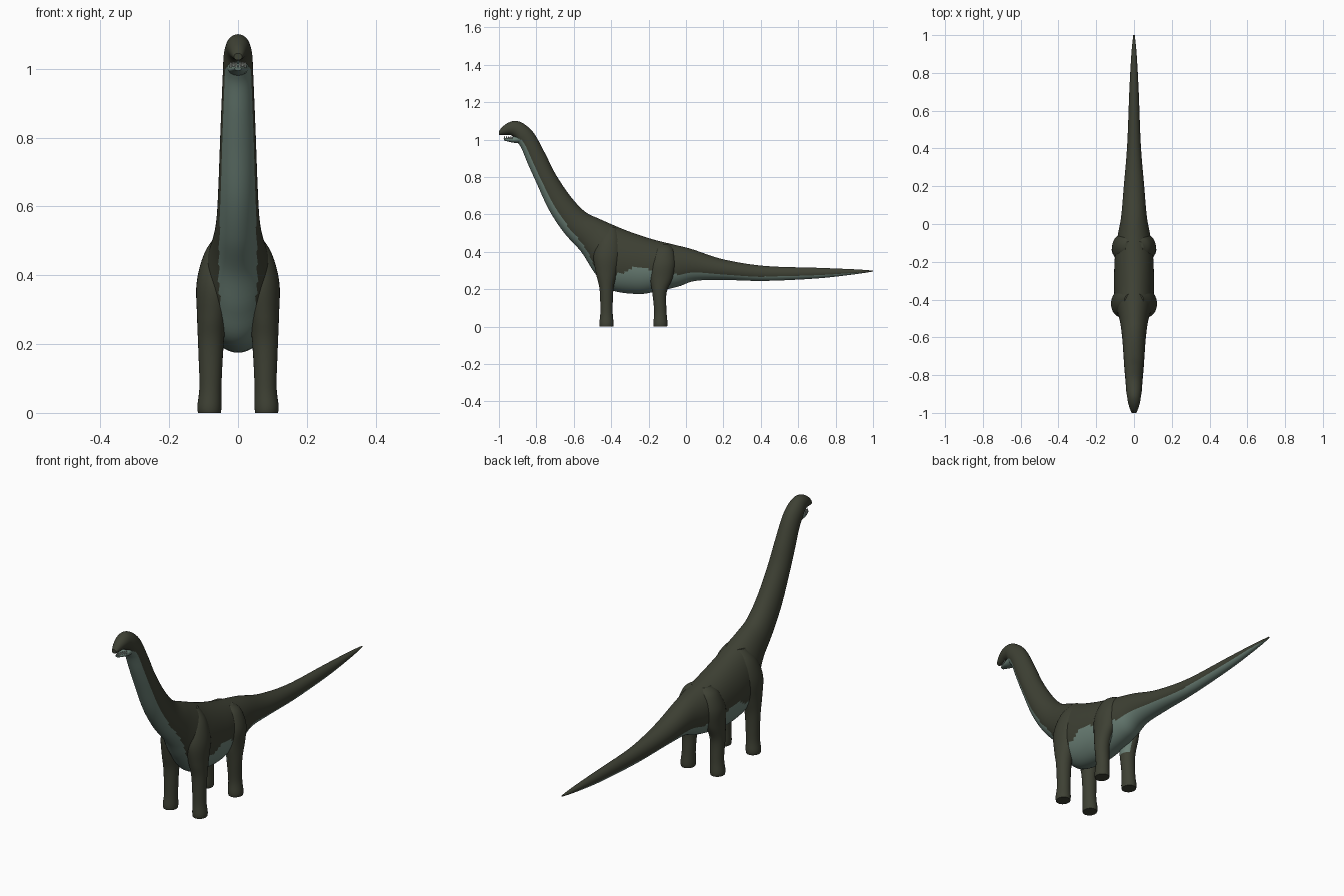
import bpy, bmesh, math
from mathutils import Vector

if "Cube" in bpy.data.objects:
    bpy.data.objects.remove(bpy.data.objects["Cube"])


def material(name, rgb):
    mat = bpy.data.materials.new(name)
    mat.use_nodes = True
    colour = (*rgb, 1)
    mat.diffuse_color = colour
    mat.node_tree.nodes["Principled BSDF"].inputs["Base Color"].default_value = colour
    return mat


hide = material("dark olive hide", (.048, .052, .034))
belly = material("pale green belly", (.15, .22, .185))
ivory = material("ivory teeth", (.55, .6, .54))


def smooth_rows(rows, steps):
    """Catmull-Rom interpolation of every column of the stations."""
    result = []
    padded = [rows[0]] + rows + [rows[-1]]
    for p, q, r, s in zip(padded, padded[1:], padded[2:], padded[3:]):
        for k in range(steps):
            t = k / steps
            result.append([b + t / 2 * (c - a + t * (2*a - 5*b + 4*c - d + t * (3*(b - c) + d - a)))
                           for a, b, c, d in zip(p, q, r, s)])
    return result + [rows[-1]]


def finish(name, bm, mats, mirror):
    bmesh.ops.recalc_face_normals(bm, faces=bm.faces)
    mesh = bpy.data.meshes.new(name)
    bm.to_mesh(mesh)
    bm.free()
    obj = bpy.data.objects.new(name, mesh)
    bpy.context.collection.objects.link(obj)
    for mat in mats:
        mesh.materials.append(mat)
    for poly in mesh.polygons:
        poly.use_smooth = True
    if mirror:
        obj.modifiers.new("Mirror", 'MIRROR').use_mirror_merge = False
    return obj


def loft(name, rings, mats, pale=None, sides=64, mirror=False):
    """Skin elliptical rings (centre, up axis, side axis); pale(i, angle) picks the second colour."""
    bm = bmesh.new()
    loops = []
    for centre, up, side in rings:
        angles = [math.tau * k / sides for k in range(sides)]
        loops.append([bm.verts.new(centre - up * math.cos(a) + side * math.sin(a)) for a in angles])
    for i, (lower, upper) in enumerate(zip(loops, loops[1:])):
        for k in range(sides):
            n = (k + 1) % sides
            face = bm.faces.new((lower[k], lower[n], upper[n], upper[k]))
            turn = 360 * (k + .5) / sides
            if pale and pale(i, turn):
                face.material_index = 1
    for end in (loops[0], loops[-1]):
        face = bm.faces.new(end)
        for edge in face.edges:
            edge.smooth = False
    return finish(name, bm, mats, mirror)


def trunk_rings(rows):
    rings = []
    for yt, zt, yb, zb, w, *_ in rows:
        top, bottom = Vector((0, yt, zt)), Vector((0, yb, zb))
        rings.append(((top + bottom) / 2, (top - bottom) / 2, Vector((w, 0, 0))))
    return rings


# Head, neck, trunk and tail: top y, top z, bottom y, bottom z, half width, pale angle
stations = [
    (-1, 1.045, -1, 1.025, .012, 0),
    (-.98, 1.07, -.975, 1.025, .022, 0),
    (-.945, 1.093, -.94, 1.025, .032, 0),
    (-.905, 1.1, -.915, 1.01, .037, 25),
    (-.86, 1.08, -.9, .985, .042, 55),
    (-.81, 1.03, -.878, .95, .044, 64),
    (-.75, .92, -.845, .87, .048, 64),
    (-.7, .82, -.8, .77, .052, 64),
    (-.62, .7, -.73, .62, .057, 62),
    (-.54, .615, -.65, .5, .063, 58),
    (-.46, .575, -.56, .4, .075, 47),
    (-.38, .54, -.49, .29, .095, 36),
    (-.32, .515, -.41, .2, .105, 62),
    (-.25, .49, -.26, .175, .105, 86),
    (-.17, .465, -.15, .19, .1, 74),
    (-.07, .44, -.04, .215, .085, 64),
    (.03, .415, .05, .245, .068, 64),
    (.2, .36, .2, .25, .054, 60),
    (.42, .325, .42, .245, .036, 65),
    (.7, .315, .7, .258, .025, 65),
    (.9, .307, .9, .28, .014, 60),
    (1, .3, 1, .295, .004, 0),
]
rows = smooth_rows(stations, 7)
loft("body", trunk_rings(rows), [hide, belly],
     lambda i, turn: min(turn, 360 - turn) < rows[i][5])

# Open lower jaw
jaw = [(-.975, 1.006, -.972, .995, .01), (-.955, 1.01, -.95, .99, .019),
       (-.93, 1.013, -.925, .984, .026), (-.895, 1.03, -.89, .98, .032)]
loft("lower_jaw", trunk_rings(smooth_rows(jaw, 4)), [belly], sides=24)

# Small teeth along the lower jaw
bm = bmesh.new()
for k in range(5):
    made = bmesh.ops.create_cone(bm, cap_ends=True, segments=8, radius1=.004, radius2=.001, depth=.016)
    bmesh.ops.translate(bm, verts=made["verts"], vec=(.005 + .004 * k, -.97 + .01 * k, 1.012))
finish("teeth", bm, [ivory], True)


# Legs: z, centre y, centre x, half length, half width
def leg(name, table, pale=None):
    rows = smooth_rows(table, 6)
    rings = [(Vector((x, y, z)), Vector((0, ry, 0)), Vector((rx, 0, 0)))
             for z, y, x, ry, rx in rows]
    rule = pale and (lambda i, turn: pale(rows[i][0], turn))
    loft(name, rings, [hide, belly], rule, 32, True)


foot = [(0, .083, .036, .033), (.02, .083, .038, .035), (.08, .08, .033, .032)]


def with_foot(y, upper):
    return [(z, y, x, ry, rx) for z, x, ry, rx in foot] + upper


leg("front_legs", with_foot(-.425, [
    (.2, -.425, .079, .037, .037), (.28, -.425, .075, .055, .044),
    (.38, -.42, .064, .075, .056), (.47, -.41, .045, .06, .05), (.53, -.4, .02, .03, .03)]))
leg("hind_legs", with_foot(-.137, [
    (.18, -.142, .079, .038, .036), (.26, -.132, .075, .06, .04),
    (.34, -.125, .064, .07, .05), (.41, -.12, .042, .055, .045), (.44, -.12, .02, .03, .03)]),
    lambda z, turn: z > .17 and 205 < turn < 335)
